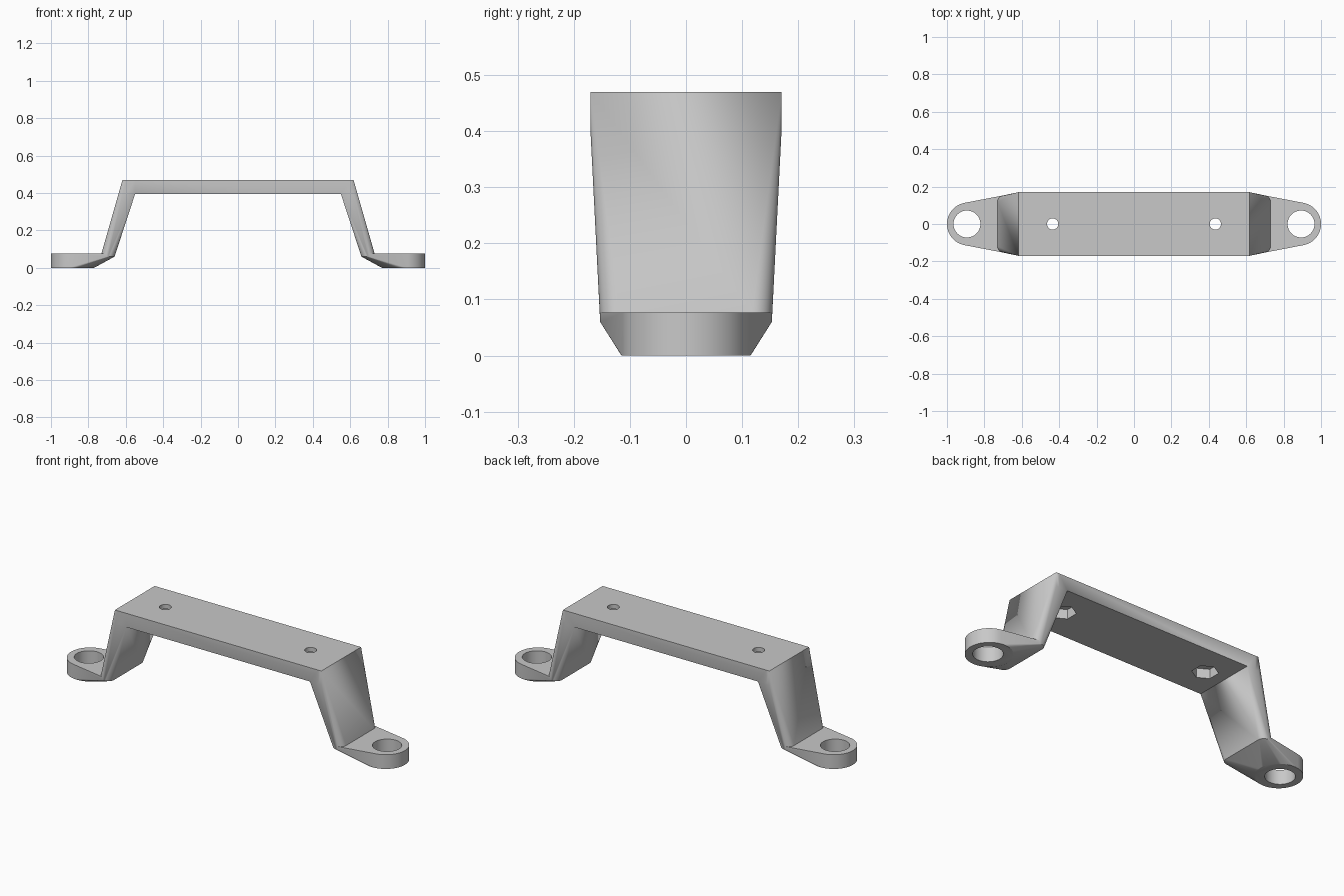
import bpy
import bmesh
from math import cos, sin, pi, radians

default = bpy.data.objects.get("Cube")
if default:
    bpy.data.objects.remove(default, do_unlink=True)

grey = bpy.data.materials.new("light grey")
grey.use_nodes = True
grey.diffuse_color = (0.58, 0.58, 0.58, 1)
grey.node_tree.nodes["Principled BSDF"].inputs["Base Color"].default_value = (0.58, 0.58, 0.58, 1)

TOP, UNDER = 0.47, 0.395      # bar heights
HALF = 0.17                   # bar half width
FOOT = 0.077                  # foot thickness


def disc(x, y, r, z0, z1, n=48, turn=0.0):
    """Points of an upright prism."""
    return [(x + r * cos(2 * pi * i / n + turn), y + r * sin(2 * pi * i / n + turn), z)
            for z in (z0, z1) for i in range(n)]


def block(x0, x1, y, z0, z1):
    return [(x, s * y, z) for x in (x0, x1) for s in (-1, 1) for z in (z0, z1)]


def hull(name, points):
    """Closed convex solid around the points."""
    bm = bmesh.new()
    for p in points:
        bm.verts.new(p)
    result = bmesh.ops.convex_hull(bm, input=bm.verts[:])
    spare = {g for g in result["geom_interior"] + result["geom_unused"]
             if isinstance(g, bmesh.types.BMVert)}
    bmesh.ops.delete(bm, geom=list(spare), context='VERTS')
    bmesh.ops.dissolve_limit(bm, angle_limit=radians(0.2), verts=bm.verts[:], edges=bm.edges[:])
    bmesh.ops.recalc_face_normals(bm, faces=bm.faces[:])
    mesh = bpy.data.meshes.new(name)
    bm.to_mesh(mesh)
    bm.free()
    mesh.materials.append(grey)
    obj = bpy.data.objects.new(name, mesh)
    bpy.context.collection.objects.link(obj)
    return obj


def combine(target, other, operation):
    mod = target.modifiers.new(operation.lower(), 'BOOLEAN')
    mod.operation = operation
    mod.solver = 'EXACT'
    mod.object = other
    bpy.context.view_layer.objects.active = target
    bpy.ops.object.modifier_apply(modifier=mod.name)
    bpy.data.objects.remove(other, do_unlink=True)


# Flat bar across the top
handle = hull("bracket_handle", block(-0.6, 0.6, HALF, UNDER, TOP))

# Tapered legs and lug feet, mirrored on both ends
for s in (-1, 1):
    ankle = [p for y in (-0.118, 0.118) for p in disc(s * 0.695, y, 0.035, 0.06, FOOT, 32)]
    combine(handle, hull("leg", block(s * 0.55, s * 0.618, HALF, UNDER, TOP) + ankle), 'UNION')
    combine(handle, hull("foot", disc(s * 0.885, 0, 0.115, 0, FOOT, 64) + ankle), 'UNION')

# Mounting holes, screw holes and hexagonal nut pockets
for s in (-1, 1):
    combine(handle, hull("mount_drill", disc(s * 0.893, 0, 0.072, -0.1, 0.2)), 'DIFFERENCE')
    combine(handle, hull("screw_drill", disc(s * 0.435, 0, 0.03, 0.3, 0.6, 32)), 'DIFFERENCE')
    combine(handle, hull("nut_pocket", disc(s * 0.435, 0, 0.064, 0.3, 0.445, 6, pi / 6)), 'DIFFERENCE')

# Smooth the rounded parts and keep the edges sharp
bpy.ops.object.select_all(action='DESELECT')
handle.select_set(True)
bpy.context.view_layer.objects.active = handle
bpy.ops.object.shade_smooth_by_angle(angle=radians(25))
